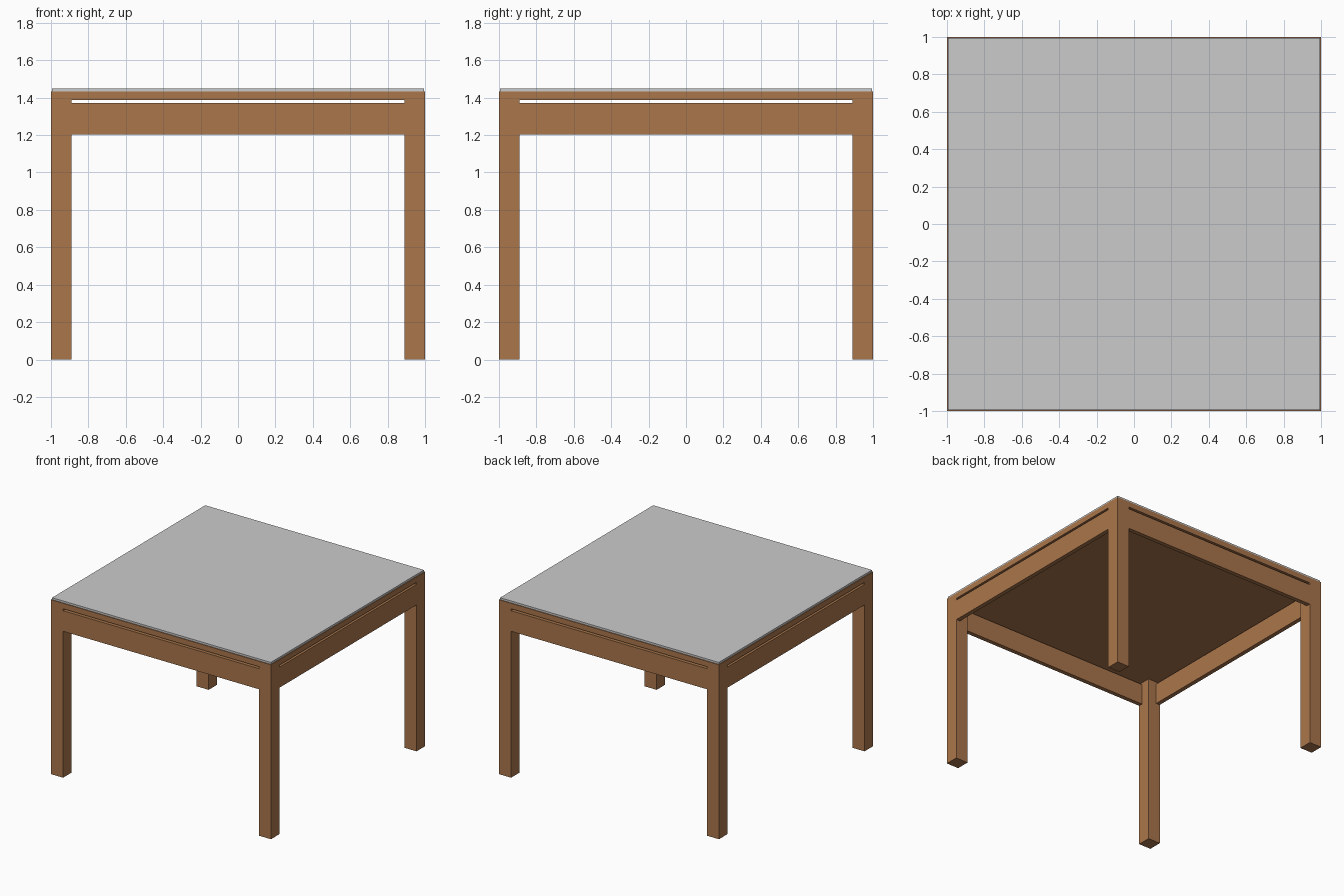
import bpy

if "Cube" in bpy.data.objects:
    bpy.data.objects.remove(bpy.data.objects["Cube"])

wood = bpy.data.materials.new("dark_wood")
wood.diffuse_color = (0.40, 0.18, 0.07, 1)
wood.use_nodes = True
wood.node_tree.nodes["Principled BSDF"].inputs["Base Color"].default_value = wood.diffuse_color


def box(name, lo, hi, mat=None):
    """Axis-aligned box between two corners."""
    bpy.ops.mesh.primitive_cube_add(
        size=1, location=[(a + b) / 2 for a, b in zip(lo, hi)])
    ob = bpy.context.object
    ob.name = name
    ob.scale = [b - a for a, b in zip(lo, hi)]
    bpy.ops.object.transform_apply(location=False, rotation=False, scale=True)
    if mat:
        ob.data.materials.append(mat)
    return ob


LEG = 0.11       # leg width
INNER = 1 - LEG  # inner face of the legs
APRON = 0.035    # apron thickness
LEG_TOP = 1.372
SLAB_BOTTOM = 1.388
SLAB_TOP = 1.433

# Legs with a thin spacer on top that lifts the table top
for side, sx in (("left", -1), ("right", 1)):
    for end, sy in (("front", -1), ("back", 1)):
        x0, x1 = sorted((sx * INNER, sx))
        y0, y1 = sorted((sy * INNER, sy))
        box(f"{end}_{side}_leg", (x0, y0, 0), (x1, y1, LEG_TOP), wood)
        box(f"{end}_{side}_spacer", (x0, y0, LEG_TOP), (x1, y1, SLAB_BOTTOM), wood)

# Aprons between the legs, flush with their outer faces
for s, along_x, along_y in ((-1, "front", "left"), (1, "back", "right")):
    a, b = sorted((s, s * (1 - APRON)))
    box(f"{along_x}_apron", (-INNER, a, 1.203), (INNER, b, LEG_TOP), wood)
    box(f"{along_y}_apron", (a, -INNER, 1.203), (b, INNER, LEG_TOP), wood)

# Wooden top and the thin grey panel lying on it
box("table_top", (-1, -1, SLAB_BOTTOM), (1, 1, SLAB_TOP), wood)
box("top_panel", (-0.994, -0.994, SLAB_TOP), (0.994, 0.994, 1.449))
